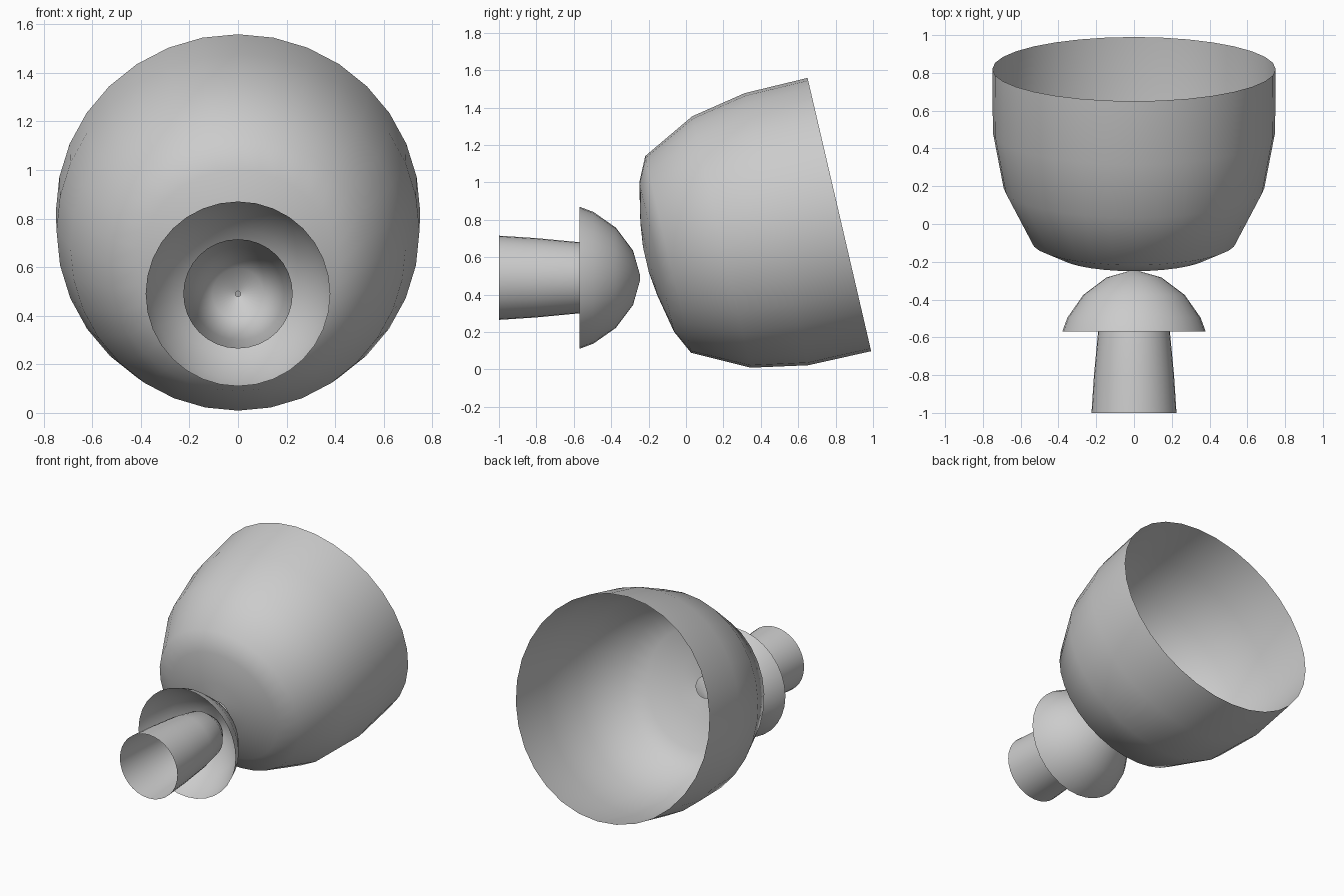
import bpy, bmesh, math
from mathutils import Matrix

if "Cube" in bpy.data.objects:
    bpy.data.objects.remove(bpy.data.objects["Cube"])

SIDES = 32


def open_shell(name, profile, location, tilt=0.0):
    """Revolve (distance along +y, radius) points into a thin open shell."""
    bm = bmesh.new()
    rings = []
    for d, r in profile:
        rings.append([bm.verts.new((r * math.sin(2 * math.pi * i / SIDES), d,
                                    r * math.cos(2 * math.pi * i / SIDES)))
                      for i in range(SIDES)])
    for a, b in zip(rings, rings[1:]):
        for i in range(SIDES):
            j = (i + 1) % SIDES
            bm.faces.new((a[i], a[j], b[j], b[i]))
    bmesh.ops.transform(bm, matrix=Matrix.Rotation(tilt, 4, 'X'), verts=bm.verts)
    bmesh.ops.recalc_face_normals(bm, faces=bm.faces)
    mesh = bpy.data.meshes.new(name)
    bm.to_mesh(mesh)
    bm.free()
    mesh.shade_smooth()
    obj = bpy.data.objects.new(name, mesh)
    obj.location = location
    bpy.context.collection.objects.link(obj)
    return obj


# Large bowl, opening backwards and slightly up, small hole at its base
open_shell("large_bowl",
           [(0, .75), (-.345, .747), (-.647, .69), (-.94, .54),
            (-1.003, .41), (-1.046, .2), (-1.062, .07)],
           (0, .82, .828), math.radians(13.1))

# Small dome, opening to the front
open_shell("small_dome",
           [(-.57, .38), (-.495, .352), (-.375, .268), (-.283, .145), (-.245, .011)],
           (0, 0, .49))

# Tapered tube with a rounded inner end
open_shell("tapered_tube",
           [(-1, .225), (-.8, .212), (-.57, .19), (-.4, .16),
            (-.32, .105), (-.28, .011)],
           (0, 0, .49))
